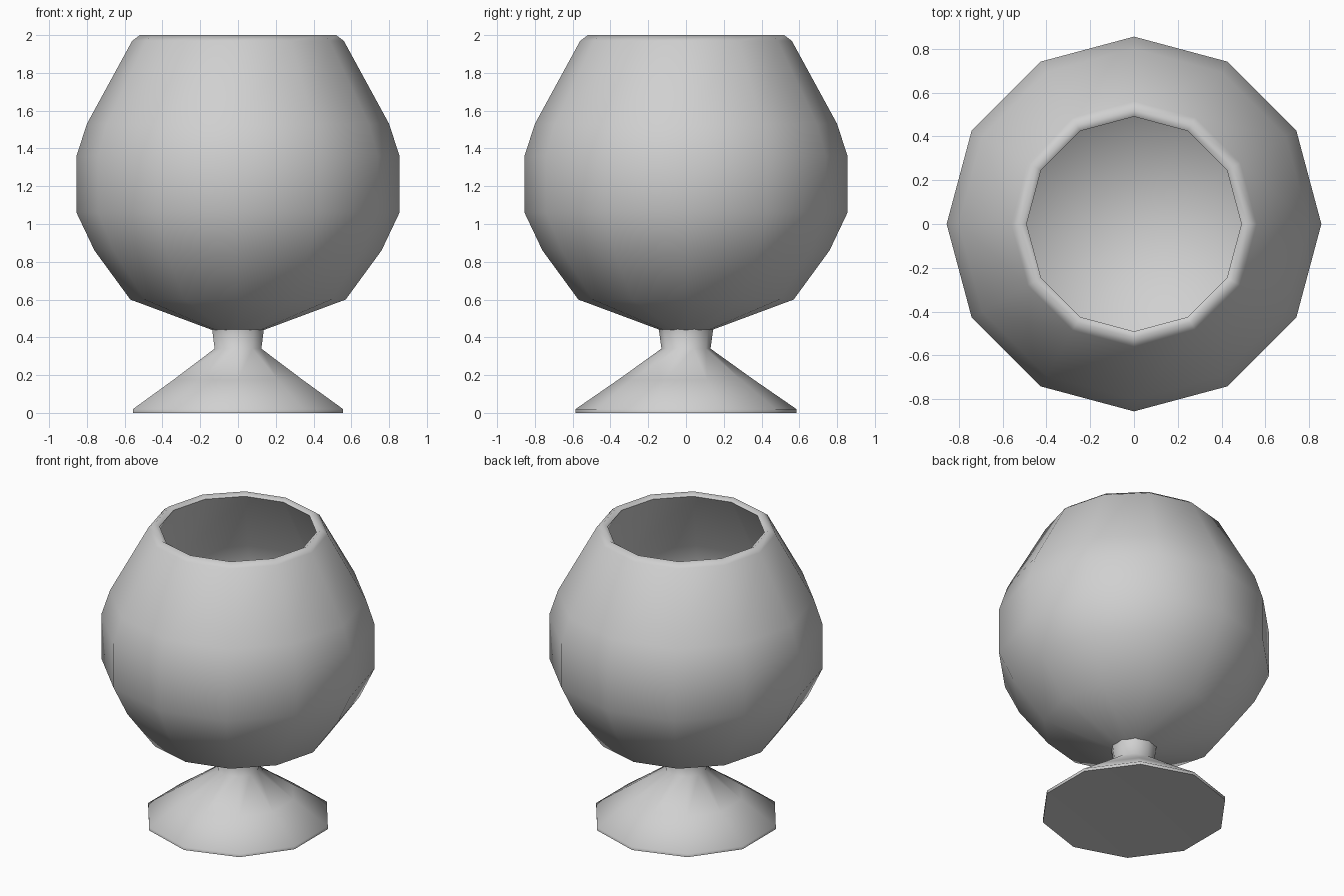
import bpy, bmesh, math

if "Cube" in bpy.data.objects:
    bpy.data.objects.remove(bpy.data.objects["Cube"], do_unlink=True)

grey = bpy.data.materials.new("plain_grey")
grey.use_nodes = True
colour = (0.63, 0.63, 0.63, 1)
grey.diffuse_color = colour
grey.node_tree.nodes["Principled BSDF"].inputs["Base Color"].default_value = colour


def lathe(name, profile, sides):
    """Spin a (radius, height) profile that starts and ends on the axis."""
    bm = bmesh.new()
    rings = []
    for r, z in profile:
        if r == 0:
            rings.append([bm.verts.new((0, 0, z))] * sides)
        else:
            angles = [math.tau * i / sides - math.pi / 2 for i in range(sides)]
            rings.append([bm.verts.new((r * math.cos(a), r * math.sin(a), z))
                          for a in angles])
    for low, high in zip(rings, rings[1:]):
        for i in range(sides):
            j = (i + 1) % sides
            corners = dict.fromkeys((low[i], low[j], high[j], high[i]))
            bm.faces.new(list(corners))
    bmesh.ops.recalc_face_normals(bm, faces=bm.faces)
    mesh = bpy.data.meshes.new(name)
    bm.to_mesh(mesh)
    bm.free()
    mesh.materials.append(grey)
    obj = bpy.data.objects.new(name, mesh)
    bpy.context.collection.objects.link(obj)
    bpy.ops.object.select_all(action="DESELECT")
    obj.select_set(True)
    bpy.context.view_layer.objects.active = obj
    bpy.ops.object.shade_smooth_by_angle(angle=math.radians(80))
    return obj


# Thin-walled round bowl: outside, rim, then inside down to the floor
outside = [(0, 0.42), (0.14, 0.44), (0.57, 0.6), (0.76, 0.86), (0.855, 1.06),
           (0.855, 1.36), (0.8, 1.53), (0.56, 1.97)]
rim = [(0.52, 2.0), (0.49, 1.98)]
inside = [(0.75, 1.52), (0.8, 1.36), (0.8, 1.06), (0.71, 0.87),
          (0.53, 0.65), (0.2, 0.52), (0, 0.5)]
lathe("bowl", outside + rim + inside, 12)

# Flared conical foot with a short narrow stem
foot = [(0, 0.02), (0.585, 0), (0.585, 0.02), (0.36, 0.175),
        (0.13, 0.34), (0.145, 0.45), (0, 0.46)]
lathe("foot_and_stem", foot, 10)
